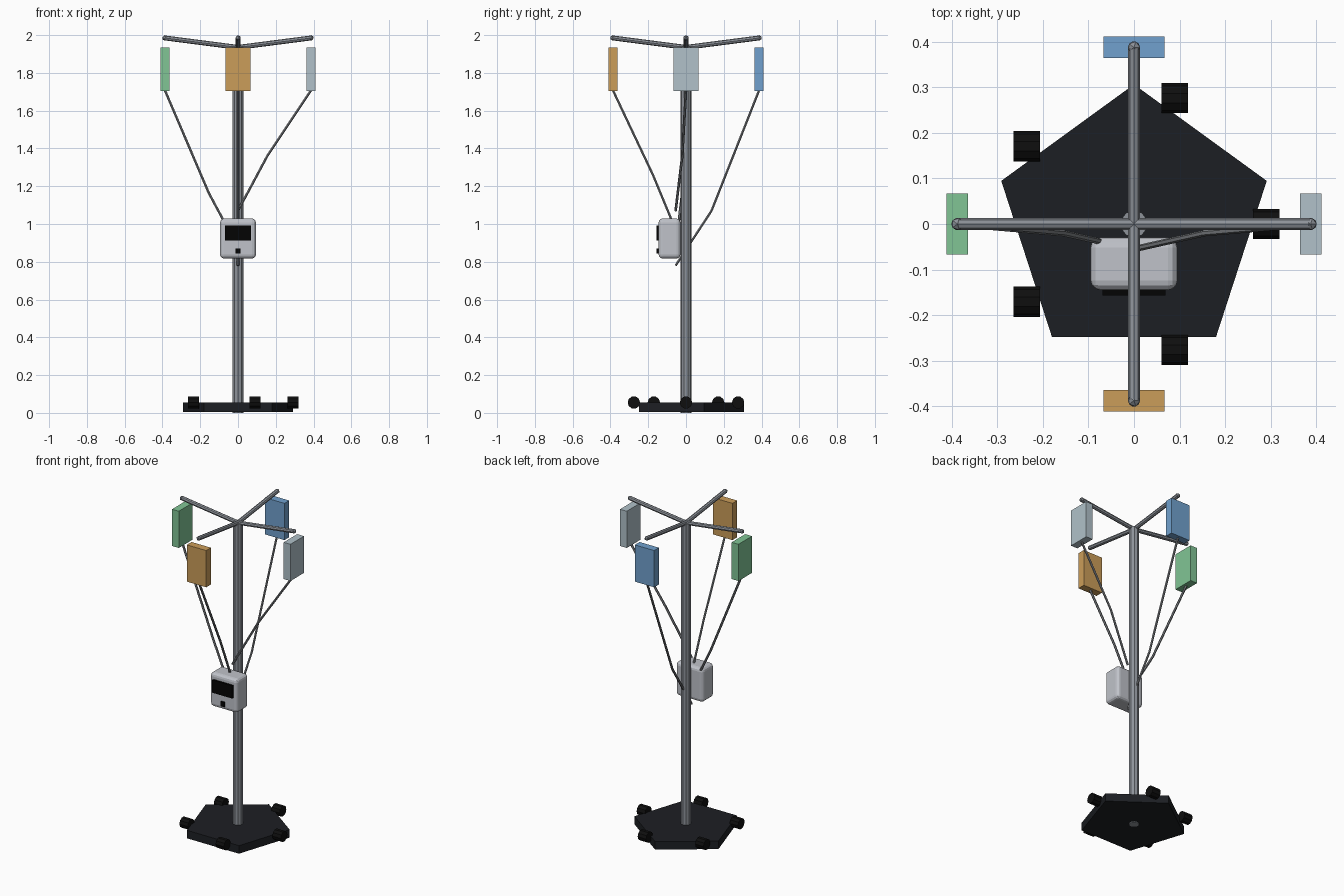
import bpy, math
from mathutils import Vector

if "Cube" in bpy.data.objects:
    bpy.data.objects.remove(bpy.data.objects["Cube"])


def mat(name, r, g, b):
    m = bpy.data.materials.new(name)
    m.diffuse_color = [(c / 255) ** 2.2 for c in (r, g, b)] + [1]
    m.use_nodes = True
    m.node_tree.nodes["Principled BSDF"].inputs["Base Color"].default_value = m.diffuse_color
    return m


STEEL = mat("steel", 140, 145, 152)
TUBE = mat("tubing", 125, 128, 132)
BASE = mat("dark_plastic", 34, 36, 40)
RUBBER = mat("rubber", 22, 22, 22)
CASE = mat("case", 190, 193, 200)
SCREEN = mat("screen", 12, 12, 12)


def finish(name, m):
    o = bpy.context.object
    o.name = name
    o.data.materials.append(m)
    return o


def rod(name, a, b, r, sides, m):
    a, b = Vector(a), Vector(b)
    d = b - a
    bpy.ops.mesh.primitive_cylinder_add(
        vertices=sides, radius=r, depth=d.length, location=(a + b) / 2,
        rotation=d.to_track_quat('Z', 'Y').to_euler())
    return finish(name, m)


def box(name, loc, size, m):
    bpy.ops.mesh.primitive_cube_add(size=1, location=loc)
    o = finish(name, m)
    o.scale = size
    bpy.ops.object.transform_apply(location=False, rotation=False, scale=True)
    return o


def tube(name, pts, r, m):
    c = bpy.data.curves.new(name, 'CURVE')
    c.dimensions = '3D'
    c.bevel_depth = r
    c.bevel_resolution = 1
    c.use_fill_caps = True
    s = c.splines.new('POLY')
    s.points.add(len(pts) - 1)
    for p, co in zip(s.points, pts):
        p.co = (*co, 1)
    s.use_smooth = False
    o = bpy.data.objects.new(name, c)
    c.materials.append(m)
    bpy.context.collection.objects.link(o)


# Pentagonal base and pole
bpy.ops.mesh.primitive_cylinder_add(vertices=5, radius=0.306, depth=0.05, location=(0, 0, 0.03))
finish("base", BASE)
rod("pole", (0, 0, 0), (0, 0, 1.94), 0.03, 10, STEEL)

# Casters, all rolling the same way
for i in range(5):
    a = math.radians(72 * i)
    bpy.ops.mesh.primitive_cylinder_add(
        vertices=10, radius=0.033, depth=0.058, rotation=(0, math.pi / 2, 0),
        location=(0.29 * math.cos(a), 0.29 * math.sin(a), 0.055))
    finish(f"caster_{i + 1}", RUBBER)

# Hanger arms, ball tips, fluid bags and drip lines
bags = [("right", 1, 0, mat("clear_fluid", 175, 192, 200), 1.07),
        ("front", 0, -1, mat("amber_fluid", 202, 156, 90), 0.97),
        ("left", -1, 0, mat("green_fluid", 128, 196, 148), 0.875),
        ("back", 0, 1, mat("blue_fluid", 112, 160, 205), 0.78)]
for side, dx, dy, m, end_z in bags:
    tip = (0.387 * dx, 0.387 * dy, 1.985)
    rod(f"{side}_hanger_arm", (0, 0, 1.935), tip, 0.013, 8, STEEL)
    bpy.ops.mesh.primitive_ico_sphere_add(subdivisions=1, radius=0.015, location=tip)
    finish(f"{side}_arm_tip", STEEL)
    size = (0.047, 0.134, 0.23) if dx else (0.134, 0.047, 0.23)
    box(f"{side}_fluid_bag", (0.387 * dx, 0.387 * dy, 1.82), size, m)
    tube(f"{side}_drip_line", [(0.387 * dx, 0.387 * dy, 1.708),
                               (0.155 * dx, 0.155 * dy - 0.02, end_z + 0.29),
                               (0, -0.055, end_z)], 0.007, TUBE)

# Pump with rounded case, screen and button
case = box("pump_case", (0, -0.0875, 0.923), (0.19, 0.115, 0.212), CASE)
bev = case.modifiers.new("bevel", 'BEVEL')
bev.width = 0.021
bev.segments = 3
box("pump_screen", (0, -0.15, 0.952), (0.138, 0.014, 0.08), SCREEN)
box("pump_button", (0, -0.15, 0.857), (0.026, 0.014, 0.028), SCREEN)
